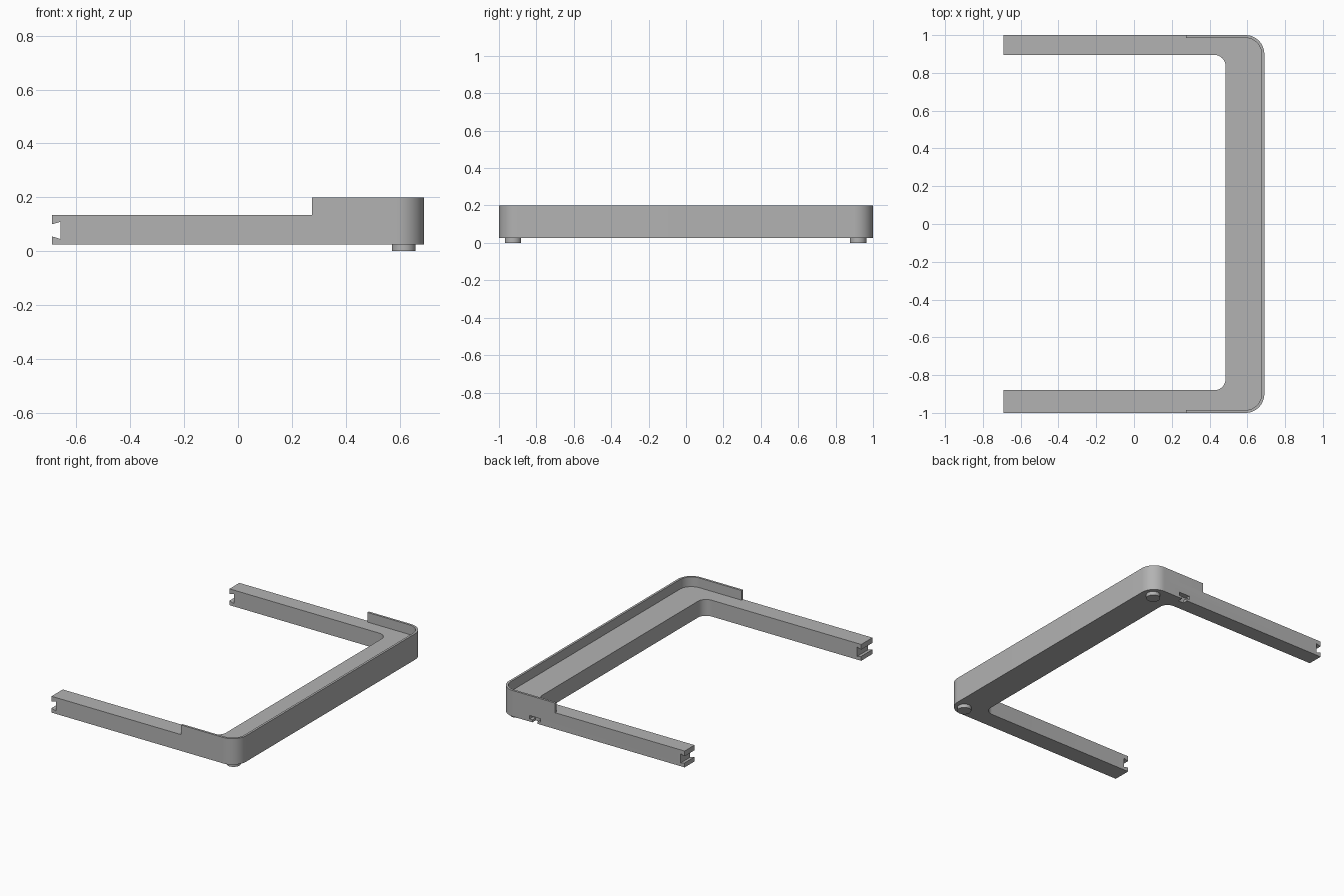
import bpy
import bmesh
from math import cos, sin, pi
from mathutils import Vector

if "Cube" in bpy.data.objects:
    bpy.data.objects.remove(bpy.data.objects["Cube"])

grey = bpy.data.materials.new("plain grey")
grey.use_nodes = True
grey.diffuse_color = (0.45, 0.45, 0.45, 1)
grey.node_tree.nodes["Principled BSDF"].inputs["Base Color"].default_value = grey.diffuse_color

BOTTOM, TOP, RIM_TOP = 0.025, 0.135, 0.2
END_X, OUT_X = -0.69, 0.69
RADIUS, RIM = 0.1, 0.015


def arc(cx, cy, r, start, stop, steps=12):
    angles = [start + (stop - start) * i / steps for i in range(steps + 1)]
    return [(cx + r * cos(a), cy + r * sin(a)) for a in angles]


def prism(name, outline, base, direction):
    """Extrude a closed 3D outline, given as a function of its 2D points."""
    bm = bmesh.new()
    face = bm.faces.new([bm.verts.new(base(p)) for p in outline])
    grown = bmesh.ops.extrude_face_region(bm, geom=[face])["geom"]
    verts = [v for v in grown if isinstance(v, bmesh.types.BMVert)]
    bmesh.ops.translate(bm, verts=verts, vec=Vector(direction))
    bmesh.ops.recalc_face_normals(bm, faces=bm.faces[:])
    mesh = bpy.data.meshes.new(name)
    bm.to_mesh(mesh)
    bm.free()
    mesh.materials.append(grey)
    obj = bpy.data.objects.new(name, mesh)
    bpy.context.collection.objects.link(obj)
    return obj


def flat(name, outline, low, high):
    return prism(name, outline, lambda p: (p[0], p[1], low), (0, 0, high - low))


def activate(obj):
    bpy.ops.object.select_all(action='DESELECT')
    obj.select_set(True)
    bpy.context.view_layer.objects.active = obj


def cut(obj, cutter):
    cutter.hide_render = True
    mod = obj.modifiers.new("cut", 'BOOLEAN')
    mod.operation, mod.solver, mod.object = 'DIFFERENCE', 'EXACT', cutter
    activate(obj)
    bpy.ops.object.modifier_apply(modifier=mod.name)
    bpy.data.objects.remove(cutter)


def outer_edge(x_start, inset):
    """Outer path round both corners, from the front arm to the back arm."""
    r, c = RADIUS - inset, 1 - RADIUS
    return ([(x_start, inset - 1)] + arc(OUT_X - RADIUS, -c, r, -pi / 2, 0)
            + arc(OUT_X - RADIUS, c, r, 0, pi / 2) + [(x_start, 1 - inset)])


# U-shaped frame with filleted inside corners
fillet, inner_x, back_y, front_y = 0.06, 0.485, 0.895, -0.88
inside = ([(END_X, back_y)]
          + arc(inner_x - fillet, back_y - fillet, fillet, pi / 2, 0)
          + arc(inner_x - fillet, front_y + fillet, fillet, 0, -pi / 2)
          + [(END_X, front_y)])
frame = flat("frame", outer_edge(END_X, 0) + inside, BOTTOM, TOP)

# Dovetail slot across both arm ends
dovetail = [(-0.72, 0.058), (END_X, 0.055), (-0.658, 0.045),
            (-0.658, 0.109), (END_X, 0.1), (-0.72, 0.097)]
cut(frame, prism("dovetail_cutter", dovetail, lambda p: (p[0], -1.1, p[1]), (0, 2.2, 0)))

# T-shaped notch low in the back arm
notch = [(0.405, 0.01), (0.445, 0.01), (0.445, 0.042), (0.465, 0.042),
         (0.465, 0.065), (0.385, 0.065), (0.385, 0.042), (0.405, 0.042)]
cut(frame, prism("notch_cutter", notch, lambda p: (p[0], 0.965, p[1]), (0, 0.1, 0)))

# Thin raised rim round the outside
rim_start = 0.275
rim = flat("rim", outer_edge(rim_start, 0) + outer_edge(rim_start, RIM)[::-1], TOP, RIM_TOP)

# Round feet under the corners
feet = []
for name, y in (("front_foot", -0.925), ("back_foot", 0.92)):
    feet.append(flat(name, arc(0.615, y, 0.044, 0, 2 * pi, 32)[:-1], 0, BOTTOM))

for obj in [frame, rim] + feet:
    activate(obj)
    bpy.ops.object.shade_smooth_by_angle()
